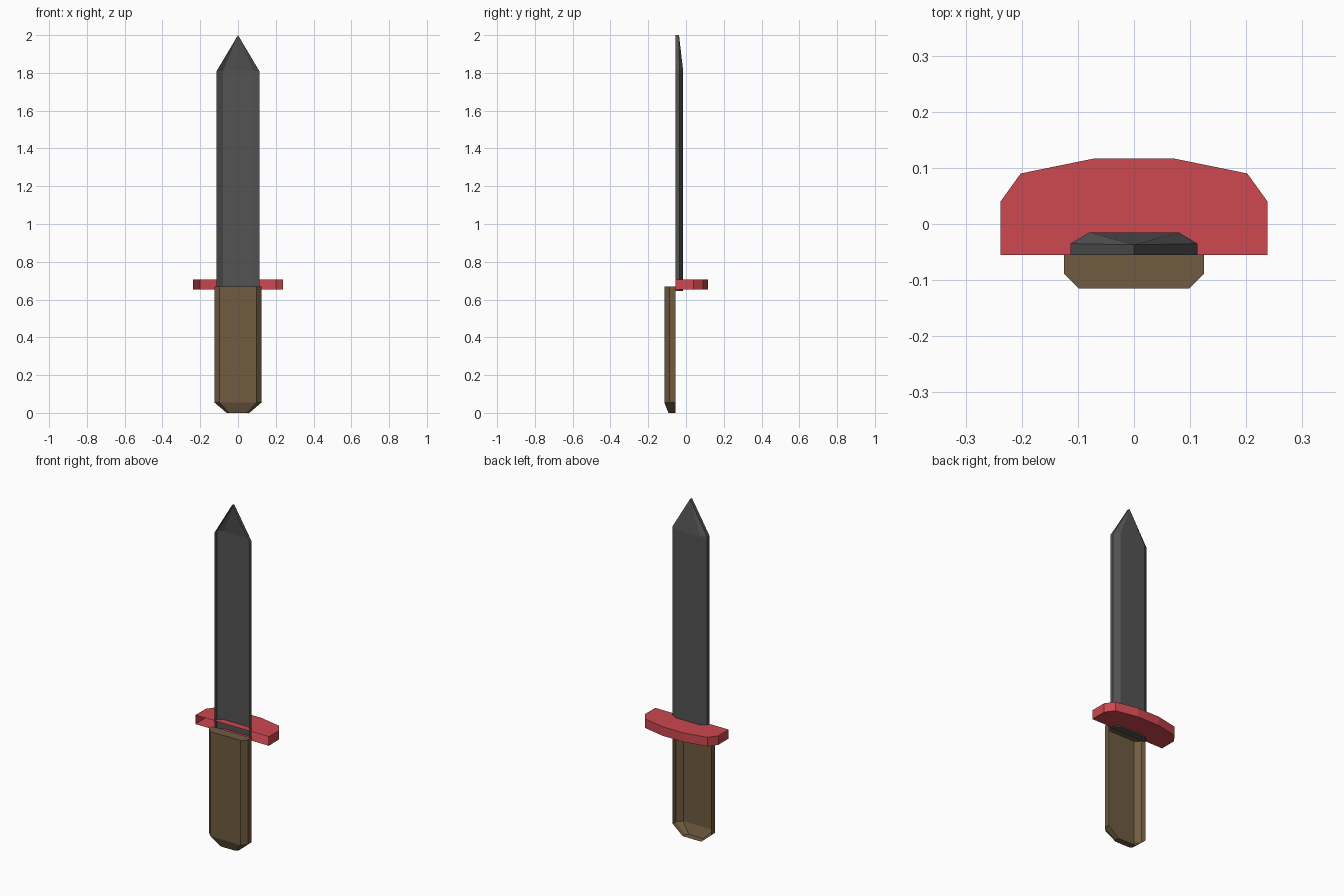
import bpy, bmesh

cube = bpy.data.objects.get("Cube")
if cube:
    bpy.data.objects.remove(cube, do_unlink=True)

CUT = -0.055  # plane on which the open half shells meet


def material(name, rgb):
    mat = bpy.data.materials.new(name)
    mat.use_nodes = True
    mat.diffuse_color = (*rgb, 1)
    mat.node_tree.nodes["Principled BSDF"].inputs["Base Color"].default_value = (*rgb, 1)
    return mat


def half_shell(name, mat, levels, cap_top=True):
    """Loft open half outlines, mirrored in x, leaving the side at CUT open.
    Each level is (z, points from the cut edge towards the middle)."""
    bm = bmesh.new()
    rings = []
    for z, half in levels:
        outline = half + [(-x, y) for x, y in reversed(half)]
        rings.append([bm.verts.new((x, y, z)) for x, y in outline])
    for low, high in zip(rings, rings[1:]):
        for i in range(len(low) - 1):
            bm.faces.new((low[i], low[i + 1], high[i + 1], high[i]))
    bm.faces.new(rings[0][::-1])
    if cap_top:
        bm.faces.new(rings[-1])
    bmesh.ops.remove_doubles(bm, verts=bm.verts[:], dist=1e-5)
    mesh = bpy.data.meshes.new(name)
    bm.to_mesh(mesh)
    bm.free()
    mesh.materials.append(mat)
    obj = bpy.data.objects.new(name, mesh)
    bpy.context.collection.objects.link(obj)
    return obj


steel = material("dark steel", (0.088, 0.088, 0.088))
red = material("guard red", (0.61, 0.065, 0.08))
brown = material("handle brown", (0.162, 0.106, 0.053))

# Blade: bevelled back, wedge tip, open front
blade = [(0.113, CUT), (0.113, -0.035), (0.08, -0.015)]
tip = [(0, CUT), (0, -0.037), (0, -0.037)]
half_shell("blade", steel, [(0.645, blade), (1.81, blade), (2.0, tip)], cap_top=False)

# Guard: curved plate behind the cut plane
guard = [(0.238, CUT), (0.238, 0.04), (0.202, 0.09), (0.07, 0.117)]
half_shell("guard", red, [(0.652, guard), (0.705, guard)])

# Handle: bevelled front, tapered butt, open back
grip = [(-0.125, CUT), (-0.125, -0.088), (-0.098, -0.115)]
butt = [(-0.06, CUT), (-0.06, -0.08), (-0.048, -0.093)]
half_shell("handle", brown, [(0, butt), (0.055, grip), (0.668, grip)])
